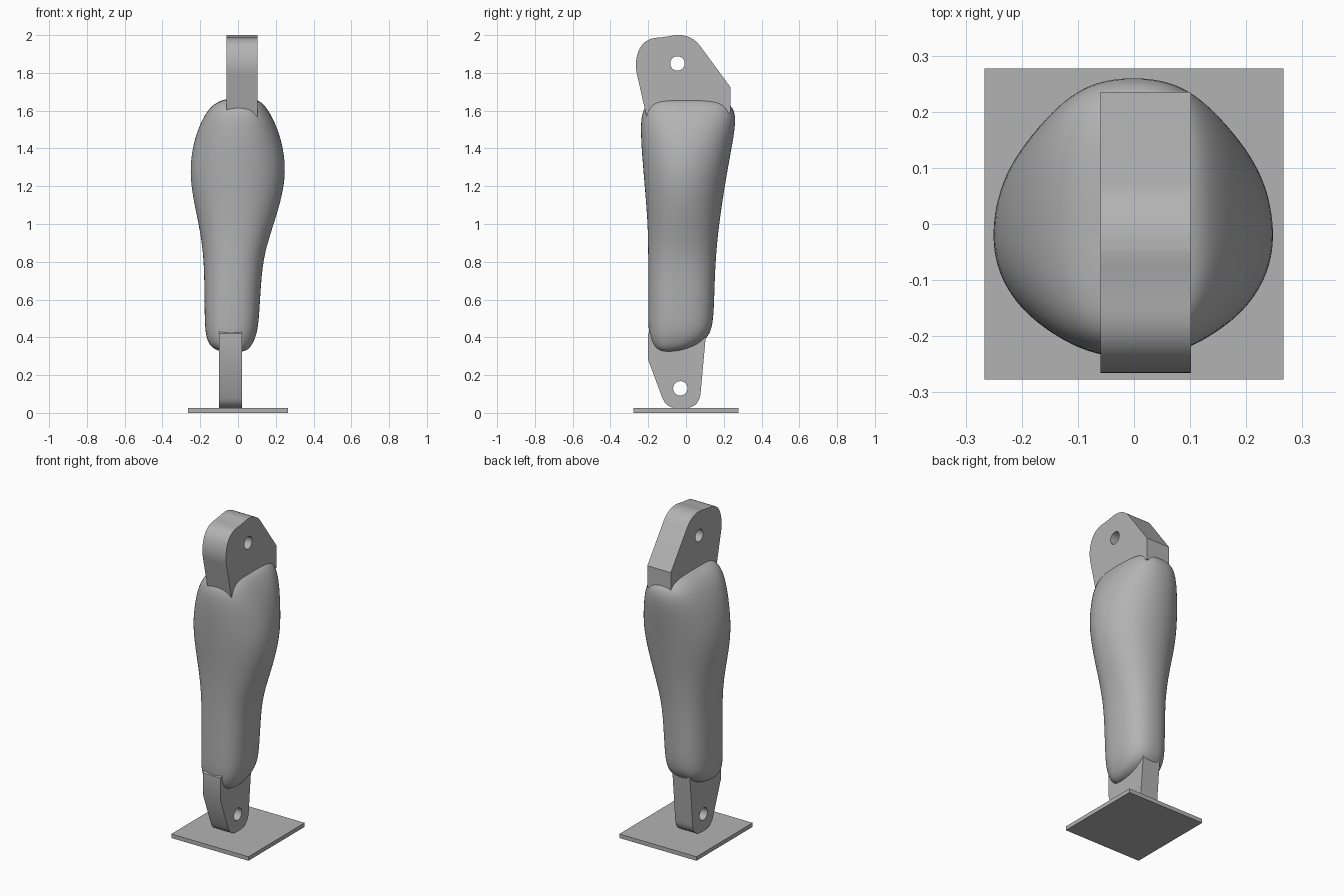
import bpy, bmesh
from math import cos, sin, pi, radians
from mathutils import Vector

cube = bpy.data.objects.get("Cube")
if cube:
    bpy.data.objects.remove(cube, do_unlink=True)

grey = bpy.data.materials.new("plain_grey")
grey.use_nodes = True
colour = (0.45, 0.45, 0.45, 1)
grey.diffuse_color = colour
grey.node_tree.nodes["Principled BSDF"].inputs["Base Color"].default_value = colour


def make_object(name, bm):
    bmesh.ops.recalc_face_normals(bm, faces=bm.faces)
    mesh = bpy.data.meshes.new(name)
    bm.to_mesh(mesh)
    bm.free()
    obj = bpy.data.objects.new(name, mesh)
    bpy.context.collection.objects.link(obj)
    mesh.materials.append(grey)
    return obj


def smooth(obj, angle):
    bpy.ops.object.select_all(action='DESELECT')
    obj.select_set(True)
    bpy.context.view_layer.objects.active = obj
    bpy.ops.object.shade_smooth_by_angle(angle=radians(angle))


def fillet(corners, steps=8):
    """Outline of (y, z, cut): each cut corner becomes a smooth curve."""
    out = []
    for i, (y, z, cut) in enumerate(corners):
        p = Vector((y, z))
        if not cut:
            out.append(p)
            continue
        a = Vector(corners[i - 1][:2])
        b = Vector(corners[(i + 1) % len(corners)][:2])
        a = p + (a - p).normalized() * cut
        b = p + (b - p).normalized() * cut
        for k in range(steps + 1):
            t = k / steps
            out.append(a * (1 - t) ** 2 + p * 2 * t * (1 - t) + b * t * t)
    return out


def prism(name, outline, x0, x1):
    bm = bmesh.new()
    rows = [[bm.verts.new((x, p.x, p.y)) for p in outline] for x in (x0, x1)]
    bm.faces.new(rows[0])
    bm.faces.new(rows[1])
    n = len(outline)
    for i in range(n):
        j = (i + 1) % n
        bm.faces.new((rows[0][i], rows[0][j], rows[1][j], rows[1][i]))
    return make_object(name, bm)


def lug(name, corners, x0, x1, hole):
    """Flat bracket with a round pin hole bored along x."""
    obj = prism(name, fillet(corners), x0, x1)
    circle = [Vector((hole[0] + 0.038 * cos(2 * pi * i / 32),
                      hole[1] + 0.038 * sin(2 * pi * i / 32))) for i in range(32)]
    cutter = prism(name + "_cutter", circle, x0 - 0.1, x1 + 0.1)
    cutter.hide_render = True
    cutter.hide_set(True)
    mod = obj.modifiers.new("pin_hole", 'BOOLEAN')
    mod.operation, mod.solver, mod.object = 'DIFFERENCE', 'EXACT', cutter
    bpy.context.view_layer.update()
    cut = bpy.data.meshes.new_from_object(
        obj.evaluated_get(bpy.context.evaluated_depsgraph_get()))
    obj.modifiers.clear()
    obj.data = cut
    bpy.data.objects.remove(cutter, do_unlink=True)
    smooth(obj, 25)


# Base plate
bm = bmesh.new()
bmesh.ops.create_cube(bm, size=1)
bmesh.ops.scale(bm, vec=(0.532, 0.554, 0.025), verts=bm.verts)
bmesh.ops.translate(bm, vec=(0, 0, 0.0125), verts=bm.verts)
make_object("base_plate", bm)

# Lower bracket
lug("lower_bracket", [
    (-0.2, 0.42, 0), (-0.2, 0.28, 0), (-0.105, 0.025, 0.06),
    (0.07, 0.025, 0.08), (0.105, 0.41, 0), (0.06, 0.5, 0), (-0.1, 0.5, 0),
], -0.1, 0.02, (-0.03, 0.13))

# Upper bracket
lug("upper_bracket", [
    (-0.2, 1.53, 0), (-0.275, 1.86, 0.07), (-0.225, 1.98, 0.07),
    (-0.11, 1.99, 0.035), (-0.06, 2.0, 0.015), (0.03, 2.004, 0.08),
    (0.235, 1.725, 0), (0.235, 1.59, 0), (0.15, 1.56, 0),
], -0.06, 0.102, (-0.045, 1.85))

# Muscle-shaped body: z, left x, right x, front y, back y, squareness
rings = [
    (0.322, -0.09, 0.03, -0.13, -0.06, 2.5),
    (0.34, -0.13, 0.06, -0.165, 0.02, 2.6),
    (0.37, -0.158, 0.08, -0.185, 0.085, 2.6),
    (0.42, -0.172, 0.1, -0.197, 0.13, 2.6),
    (0.5, -0.177, 0.112, -0.2, 0.147, 2.5),
    (0.7, -0.178, 0.122, -0.2, 0.152, 2.4),
    (0.85, -0.184, 0.14, -0.2, 0.16, 2.3),
    (1.0, -0.208, 0.19, -0.203, 0.176, 2.2),
    (1.15, -0.242, 0.236, -0.215, 0.198, 2.1),
    (1.28, -0.256, 0.254, -0.226, 0.22, 2.1),
    (1.4, -0.243, 0.241, -0.236, 0.242, 2.1),
    (1.5, -0.214, 0.212, -0.24, 0.259, 2.3),
    (1.58, -0.176, 0.174, -0.236, 0.263, 2.6),
    (1.63, -0.135, 0.14, -0.213, 0.24, 3),
    (1.655, -0.09, 0.11, -0.18, 0.19, 3.5),
    (1.663, -0.05, 0.06, -0.11, 0.11, 3),
]
SEGS = 32
bm = bmesh.new()
loops = []
for z, x0, x1, y0, y1, power in rings:
    cx, cy = (x0 + x1) / 2, y0 + (y1 - y0) * 0.46
    loop = []
    for i in range(SEGS):
        a = 2 * pi * i / SEGS
        c, s = cos(a), sin(a)
        r = (abs(c) ** power + abs(s) ** power) ** (-1 / power)
        x = cx + r * c * (x1 - x0) / 2
        y = cy + r * s * (y1 - cy if s > 0 else cy - y0)
        loop.append(bm.verts.new((x, y, z)))
    loops.append(loop)
for lo, hi in zip(loops, loops[1:]):
    for i in range(SEGS):
        j = (i + 1) % SEGS
        bm.faces.new((lo[i], lo[j], hi[j], hi[i]))
bm.faces.new(loops[0])
bm.faces.new(loops[-1])
body = make_object("leg_body", bm)
sub = body.modifiers.new("soften", 'SUBSURF')
sub.levels = sub.render_levels = 2
for poly in body.data.polygons:
    poly.use_smooth = True
